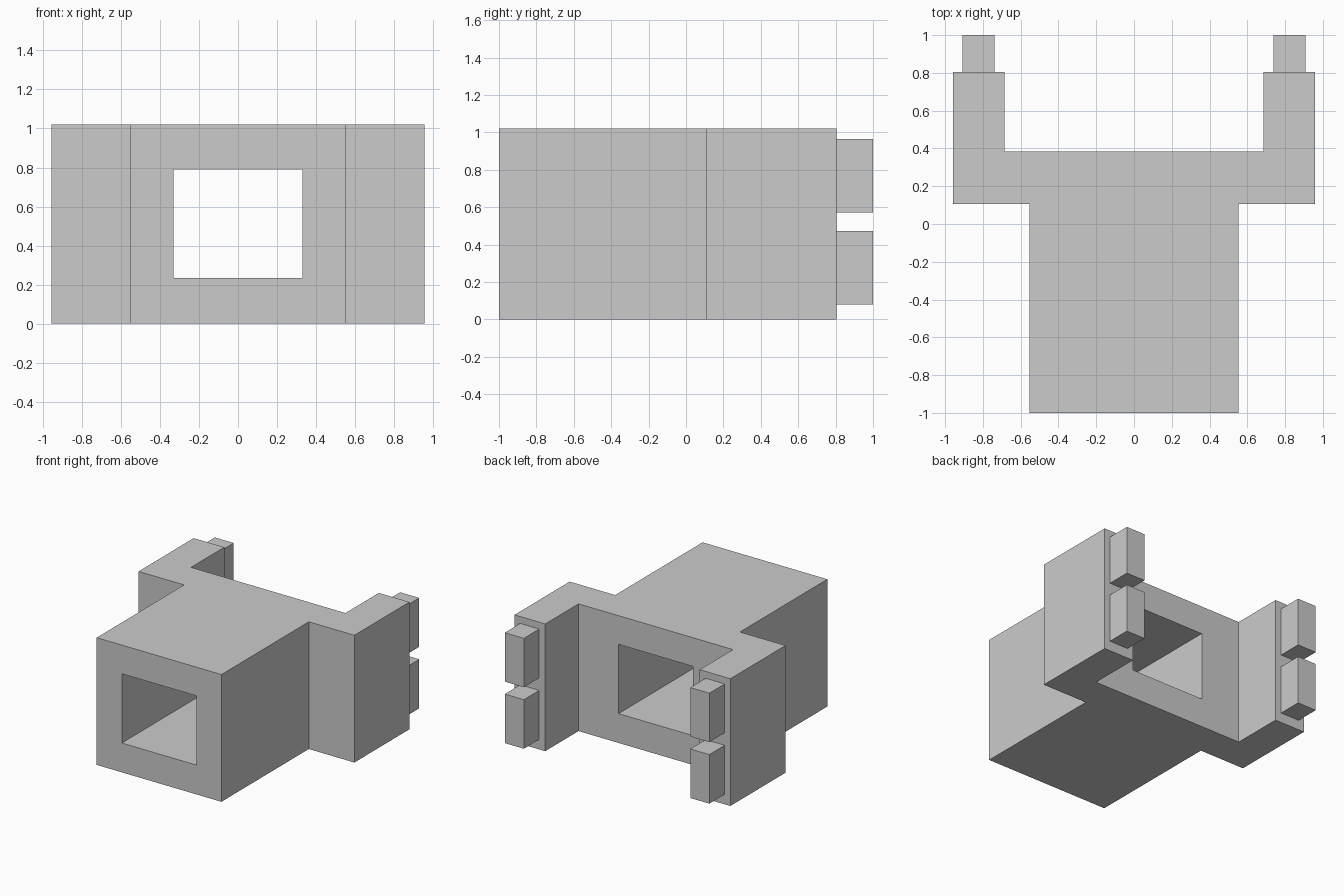
import bpy
import bmesh
from mathutils import Matrix, Vector

default = bpy.data.objects.get("Cube")
if default:
    bpy.data.objects.remove(default, do_unlink=True)

HEIGHT = 1.02
ARM_END = 0.805

grey = bpy.data.materials.new("plain_grey")
colour = (0.6, 0.6, 0.6, 1)
grey.diffuse_color = colour
grey.use_nodes = True
grey.node_tree.nodes["Principled BSDF"].inputs["Base Color"].default_value = colour


def add_object(name, bm):
    bmesh.ops.recalc_face_normals(bm, faces=bm.faces)
    mesh = bpy.data.meshes.new(name)
    bm.to_mesh(mesh)
    bm.free()
    mesh.materials.append(grey)
    obj = bpy.data.objects.new(name, mesh)
    bpy.context.collection.objects.link(obj)
    return obj


def box(name, low, high):
    low, high = Vector(low), Vector(high)
    bm = bmesh.new()
    bmesh.ops.create_cube(bm, size=1, matrix=Matrix.Translation((low + high) / 2)
                          @ Matrix.Diagonal((*(high - low), 1)))
    return add_object(name, bm)


# Body with two rear arms: half plan, mirrored and extruded upward
half = [(0.553, -1), (0.553, 0.107), (0.957, 0.107),
        (0.957, ARM_END), (0.685, ARM_END), (0.685, 0.383)]
plan = half + [(-x, y) for x, y in reversed(half)]
bm = bmesh.new()
base = bm.faces.new([bm.verts.new((x, y, 0)) for x, y in plan])
top = bmesh.ops.extrude_face_region(bm, geom=[base])["geom"]
bmesh.ops.translate(bm, vec=(0, 0, HEIGHT),
                    verts=[v for v in top if isinstance(v, bmesh.types.BMVert)])
body = add_object("body", bm)

# Rectangular tunnel running front to back
cutter = box("tunnel_cutter", (-0.33, -1.2, 0.235), (0.33, 0.6, 0.79))
cutter.hide_render = True
cut = body.modifiers.new("tunnel", "BOOLEAN")
cut.operation = "DIFFERENCE"
cut.solver = "EXACT"
cut.object = cutter
bpy.context.view_layer.objects.active = body
bpy.ops.object.modifier_apply(modifier=cut.name)
bpy.data.objects.remove(cutter, do_unlink=True)

# Upper and lower pegs on the end of each arm
for side, sign in (("left", 1), ("right", -1)):
    for level, bottom, peak in (("lower", 0.08, 0.473), ("upper", 0.573, 0.965)):
        x1, x2 = sorted((sign * 0.738, sign * 0.907))
        box(f"{side}_{level}_peg", (x1, ARM_END, bottom), (x2, 1, peak))
